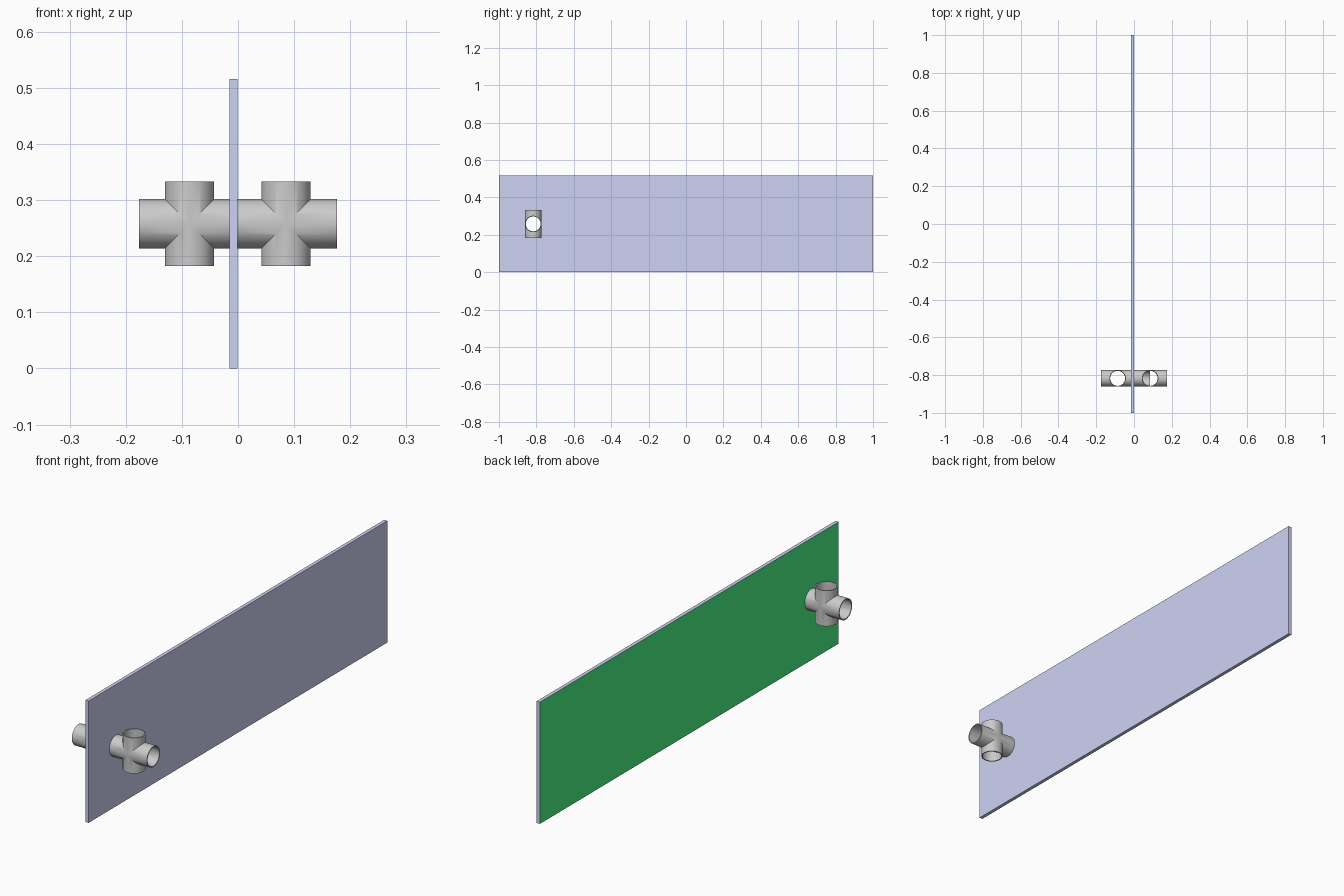
import bpy, bmesh, math
from mathutils import Vector

if "Cube" in bpy.data.objects:
    bpy.data.objects.remove(bpy.data.objects["Cube"])

R, BORE, SIDES = 0.044, 0.0395, 64
PIPE_Y, PIPE_Z = -0.817, 0.258
PANEL_X, PANEL_T, PANEL_H = -0.008, 0.015, 0.516


def finish(bm, name):
    me = bpy.data.meshes.new(name)
    bm.to_mesh(me)
    bm.free()
    ob = bpy.data.objects.new(name, me)
    bpy.context.collection.objects.link(ob)
    return ob


def smooth(ob):
    bpy.ops.object.select_all(action='DESELECT')
    ob.select_set(True)
    bpy.context.view_layer.objects.active = ob
    bpy.ops.object.shade_smooth_by_angle(angle=math.radians(35))


def bridge(bm, a, b):
    for i in range(SIDES):
        j = (i + 1) % SIDES
        bm.faces.new((a[i], a[j], b[j], b[i]))


def add_arm(bm, axis, other, length):
    """One hollow arm, mitred at 45 degrees where it meets the crossing tube."""
    side = axis.cross(other)

    def ring(r, end):
        vs = []
        for i in range(SIDES):
            t = 2 * math.pi * i / SIDES
            u, v = r * math.cos(t), r * math.sin(t)
            along = length if end else abs(u)
            vs.append(bm.verts.new(other * u + side * v + axis * along))
        return vs

    outer, lip_out = ring(R, False), ring(R, True)
    lip_in, inner = ring(BORE, True), ring(BORE, False)
    bridge(bm, outer, lip_out)
    bridge(bm, lip_out, lip_in)
    bridge(bm, lip_in, inner)


def pipe_cross(name, cx, left, right):
    bm = bmesh.new()
    X, Z = Vector((1, 0, 0)), Vector((0, 0, 1))
    for axis, other, length in ((X, Z, right), (-X, Z, left), (Z, X, 0.0755), (-Z, X, 0.0755)):
        add_arm(bm, axis, other, length)
    bmesh.ops.remove_doubles(bm, verts=bm.verts, dist=1e-5)
    bmesh.ops.recalc_face_normals(bm, faces=bm.faces)
    ob = finish(bm, name)
    ob.location = (cx, PIPE_Y, PIPE_Z)
    smooth(ob)


# Pipe crosses on both sides, meeting inside the panel
pipe_cross("left_pipe_cross", -0.0865, 0.0895, 0.0865 + PANEL_X)
pipe_cross("right_pipe_cross", 0.0855, 0.0855 - PANEL_X, 0.0905)

# Tube wall left uncut over half of the right cross's lower opening
bm = bmesh.new()
rows = []
for i in range(33):
    t = math.pi * i / 32
    y, z = BORE * math.cos(t), -BORE * math.sin(t)
    rows.append((bm.verts.new((z - 1e-4, y, z)), bm.verts.new((0, y, z))))
for (a, b), (c, d) in zip(rows, rows[1:]):
    bm.faces.new((a, b, d, c))
bmesh.ops.recalc_face_normals(bm, faces=bm.faces)
web = finish(bm, "inner_pipe_wall")
web.location = (0.0855, PIPE_Y, PIPE_Z)
smooth(web)

# Panel: pale all over with a green left face
bm = bmesh.new()
bmesh.ops.create_cube(bm, size=1)
bmesh.ops.scale(bm, vec=(PANEL_T, 2, PANEL_H), verts=bm.verts)
bmesh.ops.translate(bm, vec=(PANEL_X, 0, PANEL_H / 2), verts=bm.verts)
bm.normal_update()
for f in bm.faces:
    f.material_index = 1 if f.normal.x < -0.5 else 0
panel = finish(bm, "panel")
for name, color in (("pale_blue", (0.62, 0.65, 0.90, 1)), ("green", (0.07, 0.92, 0.24, 1))):
    mat = bpy.data.materials.new(name)
    mat.diffuse_color = color
    mat.use_nodes = True
    mat.node_tree.nodes["Principled BSDF"].inputs["Base Color"].default_value = mat.diffuse_color
    panel.data.materials.append(mat)

# Hole through the panel for the pipe
bpy.ops.mesh.primitive_cylinder_add(vertices=SIDES, radius=0.042, depth=0.1,
                                    location=(PANEL_X, PIPE_Y, PIPE_Z),
                                    rotation=(0, math.pi / 2, 0))
cutter = bpy.context.object
cutter.name = "hole_cutter"
cutter.hide_render = True
cutter.hide_set(True)
cut = panel.modifiers.new("pipe_hole", 'BOOLEAN')
cut.operation = 'DIFFERENCE'
cut.solver = 'EXACT'
cut.object = cutter
